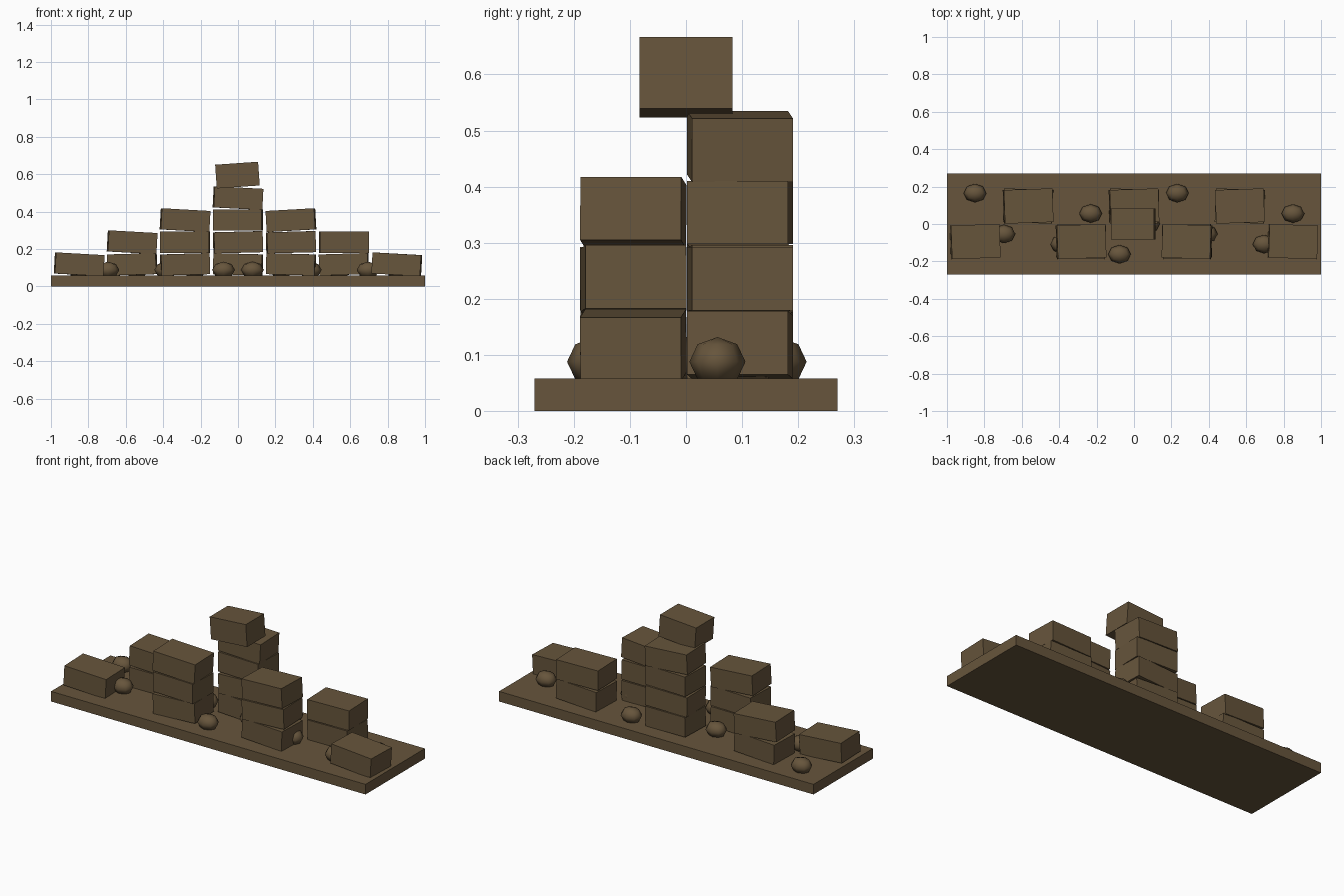
import bpy
from math import radians

if "Cube" in bpy.data.objects:
    bpy.data.objects.remove(bpy.data.objects["Cube"])

# One flat brown for everything
brown = bpy.data.materials.new("earth_brown")
brown.diffuse_color = (0.135, 0.091, 0.045, 1)
brown.use_nodes = True
brown.node_tree.nodes["Principled BSDF"].inputs["Base Color"].default_value = brown.diffuse_color


def finish(name):
    ob = bpy.context.object
    ob.name = name
    ob.data.materials.append(brown)
    return ob


def block(name, loc, size, tilt=0, yaw=0):
    bpy.ops.mesh.primitive_cube_add(size=1, location=loc,
                                    rotation=(0, radians(tilt), radians(yaw)))
    ob = finish(name)
    ob.scale = size
    return ob


# Ground slab
block("base_slab", (0, 0, 0.029), (2, 0.54, 0.058))

# Stacked bags: (tilt, yaw) per layer in each column, positive tilt drops the right end
columns = [
    [(3.2, 2)],
    [(-1.7, -2), (3.2, 2)],
    [(-1.7, 2), (0, -2), (3.2, 2)],
    [(1.5, -2), (-1.5, 2), (0, -2), (3.0, 2)],
    [(1.7, -2), (-1.5, 2), (-3.2, -2)],
    [(-1.7, -2), (0, 2)],
    [(3.2, -2)],
]
for c, layers in enumerate(columns):
    x = (c - 3) * 0.283
    y = -0.094 if c % 2 == 0 else 0.096
    for r, (tilt, yaw) in enumerate(layers):
        block(f"stacked_block_{c}_{r}", (x, y, 0.118 + 0.118 * r),
              (0.26, 0.18, 0.113), tilt, yaw)

# Smaller block perched on top
block("top_block", (-0.003, 0, 0.595), (0.23, 0.166, 0.127), -4)

# Rubble lumps scattered over the slab
for i in range(12):
    x = -0.85 + i * 1.7 / 11
    y = -0.162 + 0.0545 * ((6 + 3 * i) % 7)
    bpy.ops.mesh.primitive_uv_sphere_add(segments=8, ring_count=4, radius=1,
                                         location=(x, y, 0.088))
    ob = finish(f"rubble_lump_{i}")
    ob.scale = (0.061, 0.05, 0.044)
    for p in ob.data.polygons:
        p.use_smooth = True
